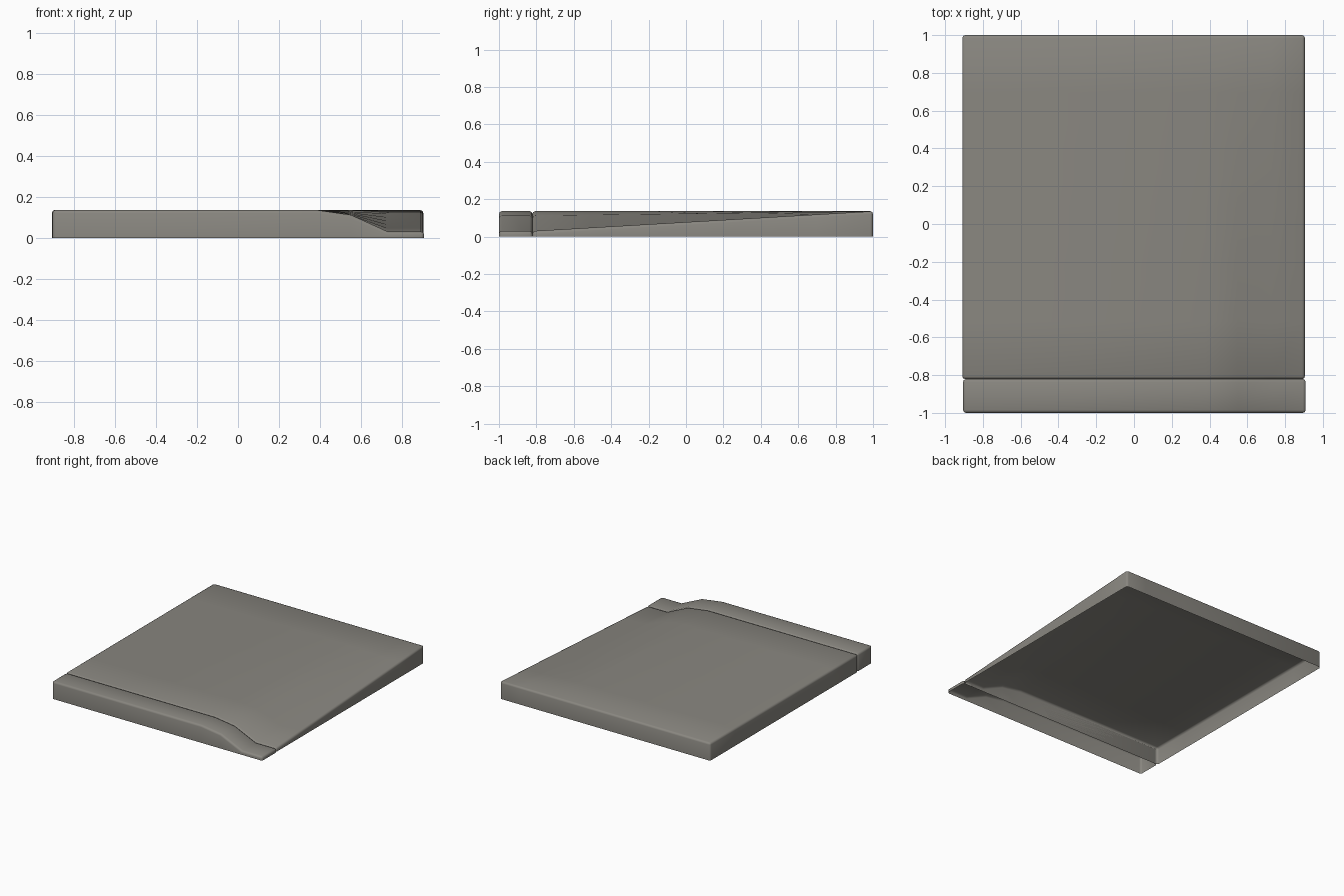
import bpy, bmesh, math

if "Cube" in bpy.data.objects:
    bpy.data.objects.remove(bpy.data.objects["Cube"], do_unlink=True)

HEIGHT = 0.136
SEAM = -0.821
# Cross-section of the dropped edge: (x, z)
PROFILE = [(-0.907, HEIGHT), (0.38, HEIGHT), (0.55, 0.112), (0.73, 0.03), (0.907, 0.03)]

concrete = bpy.data.materials.new("concrete grey")
concrete.use_nodes = True
colour = (0.25, 0.24, 0.215, 1)
concrete.diffuse_color = colour
concrete.node_tree.nodes["Principled BSDF"].inputs["Base Color"].default_value = colour


def paving(name, y0, y1, rows, rise, shift):
    """Open-bottomed block whose profile flattens towards the back by rise (0 to 1)."""
    bm = bmesh.new()
    grid = []
    for r in range(rows + 1):
        t = r / rows
        grid.append([bm.verts.new((x + shift, y0 + (y1 - y0) * t, z + (HEIGHT - z) * rise * t))
                     for x, z in PROFILE])
    # Top surface
    for a, b in zip(grid, grid[1:]):
        for i in range(len(PROFILE) - 1):
            bm.faces.new((a[i], a[i + 1], b[i + 1], b[i]))
    # Side walls, dropped from the rim to the ground
    rim = [e for e in bm.edges if e.is_boundary]
    walls = bmesh.ops.extrude_edge_only(bm, edges=rim)["geom"]
    for v in walls:
        if isinstance(v, bmesh.types.BMVert):
            v.co.z = 0
    bmesh.ops.recalc_face_normals(bm, faces=bm.faces[:])
    if grid[0][0].link_faces and sum(f.normal.z for f in bm.faces) < 0:
        bmesh.ops.reverse_faces(bm, faces=bm.faces[:])
    # Rounded rim and corners
    sharp = [e for e in bm.edges if len(e.link_faces) == 2
             and e.calc_face_angle() > math.radians(50)]
    bmesh.ops.bevel(bm, geom=sharp, offset=0.015, offset_type="OFFSET", segments=2,
                    profile=0.5, affect="EDGES", clamp_overlap=True)
    mesh = bpy.data.meshes.new(name)
    bm.to_mesh(mesh)
    bm.free()
    mesh.materials.append(concrete)
    obj = bpy.data.objects.new(name, mesh)
    bpy.context.collection.objects.link(obj)
    bpy.ops.object.select_all(action="DESELECT")
    obj.select_set(True)
    bpy.context.view_layer.objects.active = obj
    bpy.ops.object.shade_smooth_by_angle(angle=math.radians(50))


paving("kerb", -1, SEAM, 1, 0, 0.002)
paving("pavement_slab", SEAM, 1, 6, 1, -0.002)
